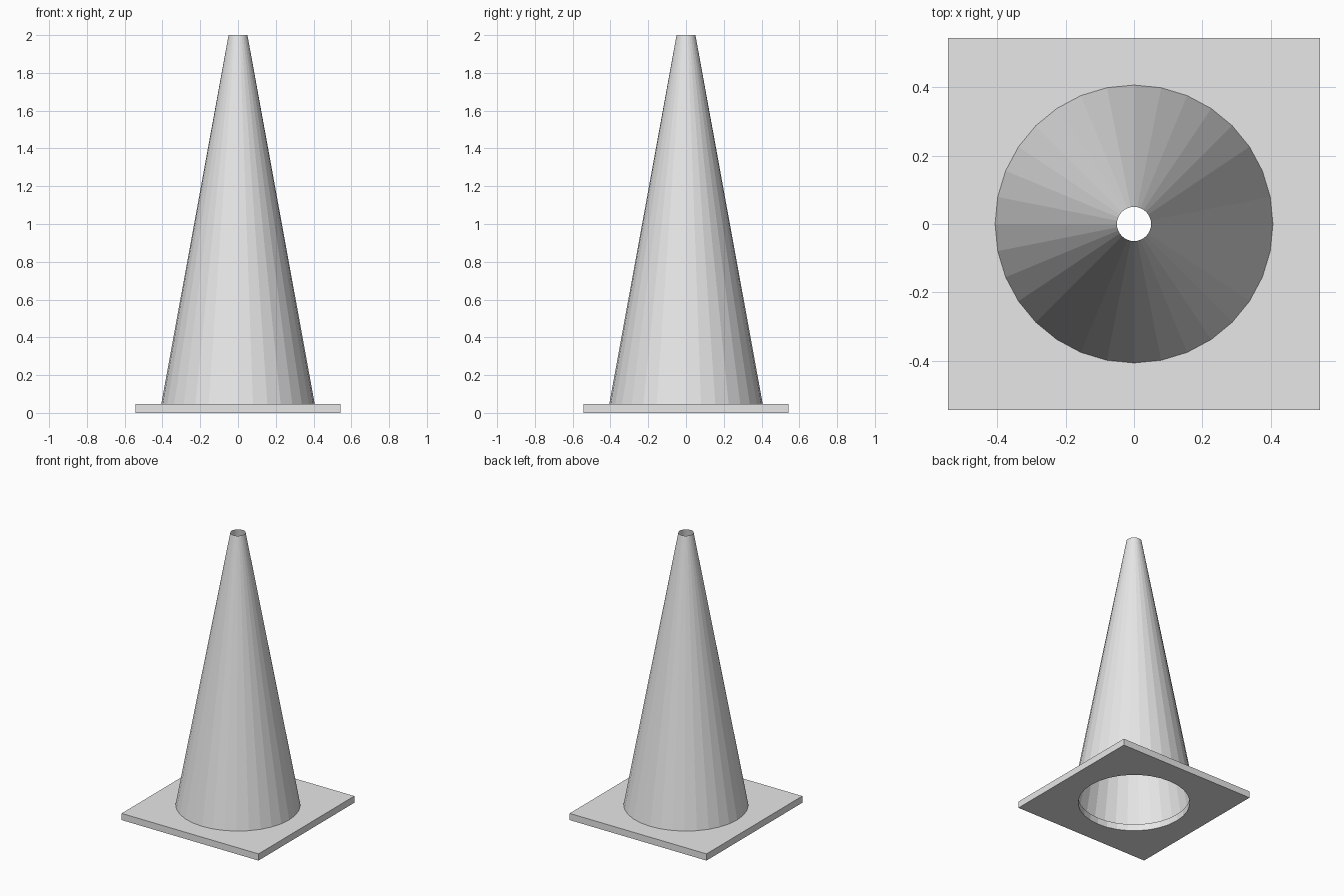
import bpy
import bmesh
from math import cos, sin, pi

cube = bpy.data.objects.get("Cube")
if cube:
    bpy.data.objects.remove(cube, do_unlink=True)

SIDES = 32
BASE_HALF = 0.543
BASE_TOP = 0.048
HOLE = 0.37

grey = bpy.data.materials.new("light_grey")
grey.use_nodes = True
colour = (0.8, 0.8, 0.8, 1)
grey.diffuse_color = colour
grey.node_tree.nodes["Principled BSDF"].inputs["Base Color"].default_value = colour


def ring(bm, radius, z, square=False):
    """One loop of vertices, round or pushed out to a square."""
    verts = []
    for i in range(SIDES):
        a = 2 * pi * i / SIDES
        r = radius / max(abs(cos(a)), abs(sin(a))) if square else radius
        verts.append(bm.verts.new((r * cos(a), r * sin(a), z)))
    return verts


def build(name, rings, closed=False):
    """Join successive rings with flat quads."""
    bm = bmesh.new()
    loops = [ring(bm, *spec) for spec in rings]
    pairs = list(zip(loops, loops[1:]))
    if closed:
        pairs.append((loops[-1], loops[0]))
    for low, high in pairs:
        for i in range(SIDES):
            j = (i + 1) % SIDES
            bm.faces.new((low[i], low[j], high[j], high[i]))
    mesh = bpy.data.meshes.new(name)
    bm.to_mesh(mesh)
    bm.free()
    mesh.materials.append(grey)
    obj = bpy.data.objects.new(name, mesh)
    bpy.context.collection.objects.link(obj)
    return obj


# Square foot plate with a round hole through it
build("base_plate", [
    (BASE_HALF, 0, True),
    (BASE_HALF, BASE_TOP, True),
    (HOLE, BASE_TOP),
    (HOLE, 0),
], closed=True)

# Hollow thin-walled cone, open at both ends
build("cone_body", [(0.406, BASE_TOP), (0.05, 2)])
